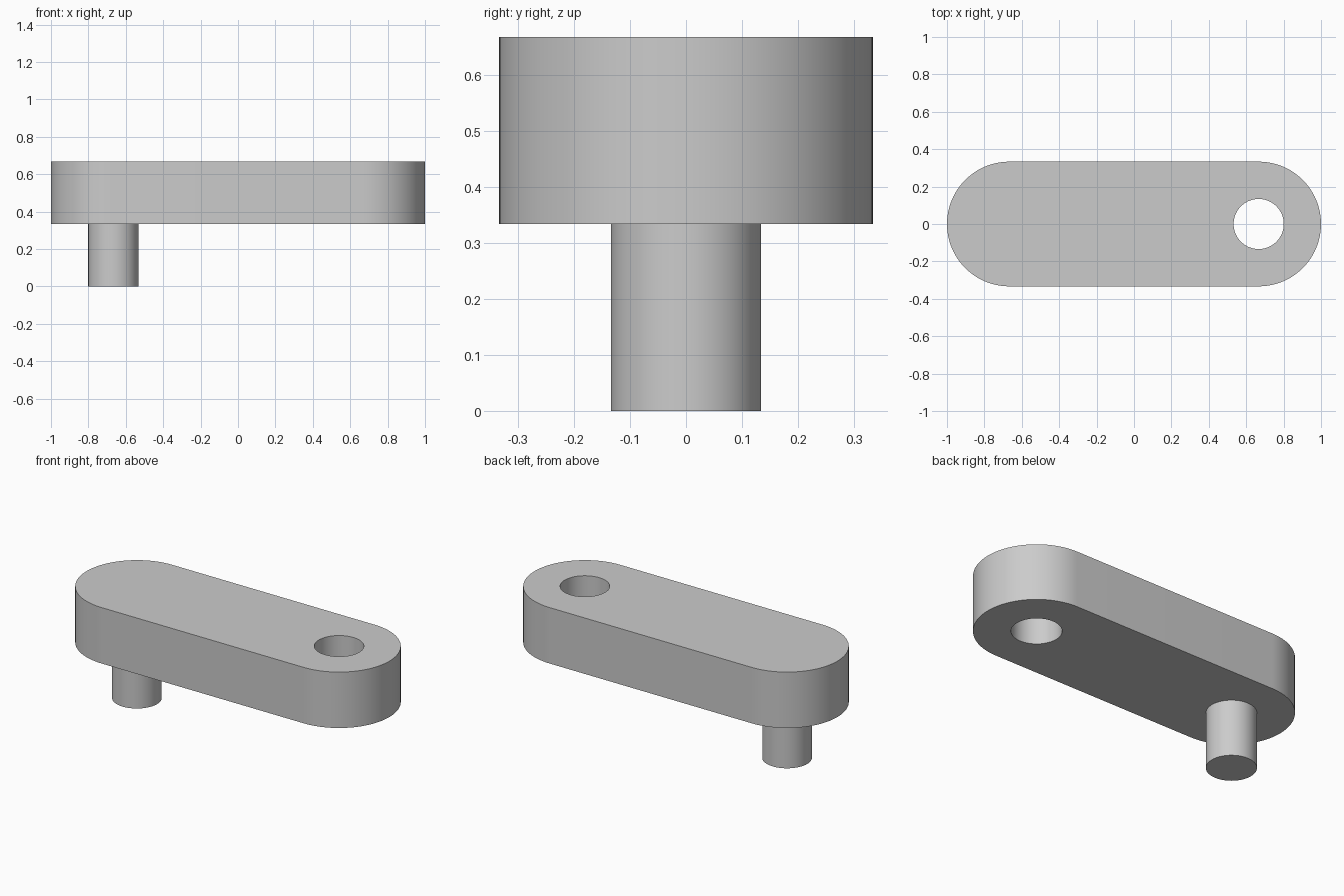
import bpy
import bmesh
from math import pi, cos, sin, radians

cube = bpy.data.objects.get("Cube")
if cube:
    bpy.data.objects.remove(cube, do_unlink=True)

THIRD = 1 / 3          # end radius, plate thickness and pin length
OFFSET = 2 * THIRD     # distance of the pin and hole from the centre
BORE = 0.134           # radius of the pin and hole

grey = bpy.data.materials.new("plain grey")
grey.use_nodes = True
grey.diffuse_color = (0.6, 0.6, 0.6, 1)
grey.node_tree.nodes["Principled BSDF"].inputs["Base Color"].default_value = (0.6, 0.6, 0.6, 1)


def arc(cx, radius, start, sweep, steps):
    return [(cx + radius * cos(start + sweep * i / steps),
             radius * sin(start + sweep * i / steps)) for i in range(steps + 1)]


def extruded(name, outlines, z, height):
    """Fill closed outlines (inner ones become holes) and extrude upward."""
    bm = bmesh.new()
    edges = []
    for points in outlines:
        verts = [bm.verts.new((x, y, z)) for x, y in points]
        edges += [bm.edges.new((a, b)) for a, b in zip(verts, verts[1:] + verts[:1])]
    bmesh.ops.triangle_fill(bm, edges=edges, use_beauty=True, normal=(0, 0, 1))
    result = bmesh.ops.extrude_face_region(bm, geom=bm.faces[:], use_keep_orig=True)
    top = [v for v in result["geom"] if isinstance(v, bmesh.types.BMVert)]
    bmesh.ops.translate(bm, verts=top, vec=(0, 0, height))
    bmesh.ops.recalc_face_normals(bm, faces=bm.faces[:])
    mesh = bpy.data.meshes.new(name)
    bm.to_mesh(mesh)
    bm.free()
    mesh.materials.append(grey)
    obj = bpy.data.objects.new(name, mesh)
    bpy.context.collection.objects.link(obj)
    bpy.ops.object.select_all(action="DESELECT")
    obj.select_set(True)
    bpy.context.view_layer.objects.active = obj
    bpy.ops.object.shade_smooth_by_angle(angle=radians(30))
    return obj


# Round-ended plate with a through hole
stadium = arc(OFFSET, THIRD, -pi / 2, pi, 48) + arc(-OFFSET, THIRD, pi / 2, pi, 48)
hole = arc(OFFSET, BORE, 0, 2 * pi, 64)[:-1]
extruded("link_plate", [stadium, hole], THIRD, THIRD)

# Pin below the opposite end
extruded("link_pin", [arc(-OFFSET, BORE, 0, 2 * pi, 64)[:-1]], 0, THIRD)
